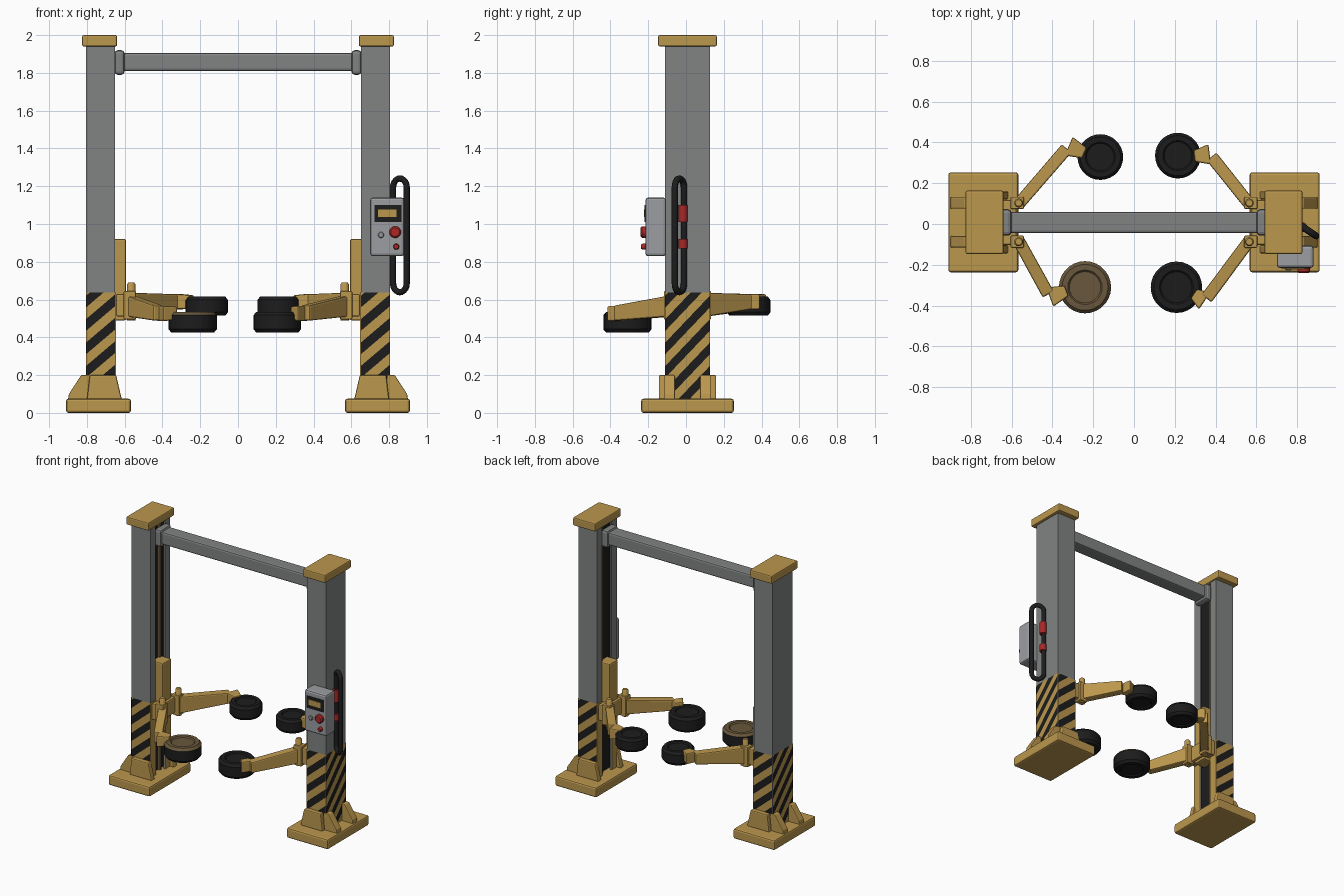
import bpy, bmesh, math
from mathutils import Vector

if "Cube" in bpy.data.objects:
    bpy.data.objects.remove(bpy.data.objects["Cube"])

def mat(name, r, g, b):
    m = bpy.data.materials.new(name)
    m.diffuse_color = (r, g, b, 1)
    m.use_nodes = True
    m.node_tree.nodes["Principled BSDF"].inputs["Base Color"].default_value = m.diffuse_color
    return m

YELLOW = mat("ochre yellow", 0.50, 0.31, 0.075)
GREY = mat("steel grey", 0.22, 0.225, 0.225)
LIGHT = mat("light grey", 0.33, 0.34, 0.36)
BLACK = mat("rubber black", 0.012, 0.012, 0.012)
BROWN = mat("worn brown", 0.14, 0.095, 0.045)
RED = mat("signal red", 0.40, 0.02, 0.02)
CY = 0.008          # middle of the posts in y

def finish(name, bm, mats, bevel=0, smooth=False):
    bmesh.ops.recalc_face_normals(bm, faces=bm.faces)
    me = bpy.data.meshes.new(name)
    bm.to_mesh(me)
    bm.free()
    for m in mats:
        me.materials.append(m)
    ob = bpy.data.objects.new(name, me)
    bpy.context.collection.objects.link(ob)
    if bevel:
        b = ob.modifiers.new("bevel", 'BEVEL')
        b.width, b.segments, b.limit_method = bevel, 2, 'ANGLE'
    if smooth:
        bpy.context.view_layer.objects.active = ob
        ob.select_set(True)
        bpy.ops.object.shade_smooth_by_angle(angle=math.radians(35))
        ob.select_set(False)
    return ob

def prism(name, pts, vec, m, bevel=0):
    """Extrude a flat outline along a vector."""
    bm = bmesh.new()
    f = bm.faces.new([bm.verts.new(p) for p in pts])
    r = bmesh.ops.extrude_face_region(bm, geom=[f], use_keep_orig=True)
    bmesh.ops.translate(bm, vec=vec, verts=[v for v in r["geom"] if isinstance(v, bmesh.types.BMVert)])
    return finish(name, bm, [m], bevel)

def box(name, x, y, z, m, bevel=0.006):
    pts = [(x[0], y[0], z[0]), (x[1], y[0], z[0]), (x[1], y[1], z[0]), (x[0], y[1], z[0])]
    return prism(name, pts, (0, 0, z[1] - z[0]), m, bevel)

def beam(name, a, b, wa, ha, wb, hb, m, bevel=0.008):
    """Tapered box section from a to b."""
    a, b = Vector(a), Vector(b)
    side = (b - a).cross(Vector((0, 0, 1))).normalized()
    bm = bmesh.new()
    rings = []
    for p, w, h in ((a, wa, ha), (b, wb, hb)):
        rings.append([bm.verts.new(p + side * i * w / 2 + Vector((0, 0, j * h / 2)))
                      for i, j in ((-1, -1), (1, -1), (1, 1), (-1, 1))])
    bm.faces.new(rings[0])
    bm.faces.new(rings[1])
    for i in range(4):
        j = (i + 1) % 4
        bm.faces.new((rings[0][i], rings[0][j], rings[1][j], rings[1][i]))
    return finish(name, bm, [m], bevel)

def lathe(name, profile, loc, mats, rule=None, seg=28, along_y=False):
    """Turn (radius, height) points about z, or about -y."""
    bm = bmesh.new()
    vs = [bm.verts.new((r, 0, z)) for r, z in profile]
    edges = [bm.edges.new(e) for e in zip(vs, vs[1:])]
    bmesh.ops.spin(bm, geom=vs + edges, cent=(0, 0, 0), axis=(0, 0, 1), angle=2 * math.pi, steps=seg)
    bmesh.ops.remove_doubles(bm, verts=bm.verts, dist=1e-5)
    bmesh.ops.recalc_face_normals(bm, faces=bm.faces)
    if rule:
        for f in bm.faces:
            f.material_index = int(rule(f))
    ob = finish(name, bm, mats, smooth=True)
    ob.location = loc
    if along_y:
        ob.rotation_euler.x = math.pi / 2
    return ob

def stripes(name, origin, u, width, z0, z1, slope):
    """Hazard stripe plate: cut a quad diagonally, alternate the materials."""
    period, n = 0.062, u.cross(Vector((0, 0, 1)))
    bm = bmesh.new()
    o = Vector(origin) + n * 0.003
    bm.faces.new([bm.verts.new(o + u * a + Vector((0, 0, z)))
                  for a, z in ((0, z0), (width, z0), (width, z1), (0, z1))])
    cut = Vector((0, 0, 1)) - u * slope
    for k in range(-10, 16):
        bmesh.ops.bisect_plane(bm, geom=bm.verts[:] + bm.edges[:] + bm.faces[:],
                               plane_co=o + Vector((0, 0, k * period)), plane_no=cut)
    for f in bm.faces:
        d = f.calc_center_median() - o
        f.material_index = math.floor(d.dot(cut) / period) % 2
        f.normal_update()
        if f.normal.dot(n) < 0:
            f.normal_flip()
    me = bpy.data.meshes.new(name)
    bm.to_mesh(me)
    bm.free()
    me.materials.append(YELLOW)
    me.materials.append(BLACK)
    bpy.context.collection.objects.link(bpy.data.objects.new(name, me))

X, Y = Vector((1, 0, 0)), Vector((0, 1, 0))
for s, side in ((-1, "left"), (1, "right")):
    sx = lambda a, b: (s * a, s * b)
    # base plate, outer ribs, front and back foot plates
    box(side + "_base_plate", sx(0.567, 0.91), (CY - 0.245, CY + 0.245), (0, 0.075), YELLOW, 0.012)
    for dy in (-0.095, 0.095):
        prism(side + "_base_rib", [(s * x, CY + dy - 0.028, z) for x, z in
              ((0.79, 0.07), (0.90, 0.07), (0.895, 0.10), (0.83, 0.20), (0.79, 0.20))], (0, 0.056, 0), YELLOW, 0.005)
    for d in (-1, 1):
        prism(side + "_foot_plate", [(s * x, CY + d * 0.112, z) for x, z in
              ((0.615, 0.07), (0.80, 0.07), (0.785, 0.20), (0.645, 0.20))], (0, d * 0.04, 0), YELLOW, 0.008)
    # C-shaped post, open to the inside
    half = [(0.805, 0.118), (0.65, 0.118), (0.65, 0.056), (0.662, 0.056), (0.662, 0.104), (0.79, 0.104)]
    outline = half[:1] + half[1:] + [(x, -y) for x, y in reversed(half)]
    prism(side + "_post", [(s * x, CY + y, 0.07) for x, y in outline], (0, 0, 1.88), GREY)
    box(side + "_post_lining", sx(0.685, 0.788), (CY - 0.103, CY + 0.103), (0.07, 1.94), BLACK, 0)
    box(side + "_guide_strip", sx(0.668, 0.69), (CY + 0.02, CY + 0.04), (0.07, 1.94), BROWN, 0)
    box(side + "_post_cap", sx(0.64, 0.825), (CY - 0.155, CY + 0.155), (1.94, 2.0), YELLOW, 0.008)
    # hazard stripes on front, back, outer side and yellow inner lips
    xl = min(s * 0.65, s * 0.805)
    stripes(side + "_front_stripes", (xl, CY - 0.118, 0), X, 0.155, 0.076, 0.637, 0.85)
    stripes(side + "_back_stripes", (xl + 0.155, CY + 0.118, 0), -X, 0.155, 0.076, 0.637, 0.85)
    stripes(side + "_outer_stripes", (s * 0.805, CY - s * 0.118, 0), Y * s, 0.236, 0.076, 0.637, 1.05)
    for d in (-1, 1):
        box(side + "_lip_paint", sx(0.647, 0.651), (CY + d * 0.056, CY + d * 0.12), (0.076, 0.637), YELLOW, 0)
    # lifting carriage
    box(side + "_carriage", sx(0.593, 0.685), (CY - 0.052, CY + 0.052), (0.49, 0.92), YELLOW, 0.008)
    box(side + "_carriage_yoke", sx(0.575, 0.645), (CY - 0.11, CY + 0.11), (0.51, 0.63), YELLOW, 0.008)
    for d in (-1, 1):
        box(side + "_pivot_bracket", sx(0.54, 0.605), (CY + d * 0.065, CY + d * 0.125), (0.495, 0.645), YELLOW)
        lathe(side + "_pivot_pin", [(0, 0.49), (0.022, 0.49), (0.022, 0.68), (0.016, 0.69), (0, 0.69)],
              (s * 0.565, CY + d * 0.095, 0), [YELLOW], seg=16)
    # crossbeam collar
    box(side + "_beam_collar", sx(0.60, 0.655), (CY - 0.065, CY + 0.065), (1.79, 1.92), GREY, 0.018)

# crossbeam
box("crossbeam", (-0.61, 0.61), (CY - 0.052, CY + 0.052), (1.81, 1.905), GREY, 0.012)

# swing arms with round pads: elbow, pad centre, pad radius
arms = {"left_back": ((-0.33, 0.37), (-0.165, 0.328), 0.112), "right_back": ((0.38, 0.33), (0.215, 0.335), 0.112),
        "left_front": ((-0.42, -0.345), (-0.24, -0.31), 0.128), "right_front": ((0.355, -0.365), (0.208, -0.31), 0.126)}
for name, (e, p, r) in arms.items():
    back = e[1] > 0
    s = 1 if e[0] > 0 else -1
    zp, ze, z0, z1 = (0.573, 0.588, 0.515, 0.615) if back else (0.565, 0.528, 0.425, 0.535)
    pivot = Vector((s * 0.565, CY + (0.09 if back else -0.09), zp))
    elbow = Vector((*e, ze))
    pad = Vector((*p, ze))
    tip = pad + (elbow - pad).normalized() * r * 0.72
    beam(name + "_arm", pivot, elbow, 0.06, 0.125 if back else 0.11, 0.062, 0.08, YELLOW)
    head = elbow + (elbow - pivot).normalized() * 0.015
    beam(name + "_arm_head", head, tip, 0.10, 0.082, 0.055, 0.07, YELLOW)
    profile = [(0, z1 - 0.008), (0.6 * r, z1 - 0.008), (0.66 * r, z1), (0.88 * r, z1), (r, z1 - 0.018),
               (r, z0 + 0.018), (0.88 * r, z0), (0.66 * r, z0), (0.6 * r, z0 + 0.008), (0, z0 + 0.008)]
    worn = (lambda f: f.normal.z > 0.4) if name == "left_front" else None
    lathe(name + "_pad", profile, (*p, 0), [BLACK, BROWN], worn)

# control box with screen and buttons
box("control_box", (0.70, 0.88), (-0.215, -0.105), (0.83, 1.14), LIGHT, 0.014)
box("screen_frame", (0.722, 0.865), (-0.219, -0.21), (1.01, 1.10), BLACK, 0)
box("screen_label", (0.74, 0.838), (-0.223, -0.215), (1.037, 1.078), YELLOW, 0)
for name, x, z, r, h, m in (("stop_button", 0.832, 0.957, 0.031, 0.028, RED),
                            ("start_button", 0.757, 0.942, 0.016, 0.014, LIGHT),
                            ("small_button", 0.838, 0.88, 0.016, 0.024, RED)):
    lathe(name, [(0, -0.01), (r, -0.01), (r, h * 0.7), (r * 0.75, h), (0, h)], (x, -0.213, z), [m], seg=18, along_y=True)

# hose loop on the outside of the right post
cu = bpy.data.curves.new("hose", 'CURVE')
cu.dimensions, cu.bevel_depth, cu.bevel_resolution = '3D', 0.017, 2
sp = cu.splines.new('POLY')
path = []
for zc, a0 in ((1.195, 0), (0.685, math.pi)):
    for i in range(11):
        a = a0 + math.pi * i / 10
        c = math.cos(a)
        path.append((0.857 + 0.036 * c, -0.035 - 0.024 * c, zc + 0.046 * math.sin(a)))
sp.points.add(len(path) - 1)
for pt, co in zip(sp.points, path):
    pt.co = (*co, 1)
sp.use_cyclic_u = True
cu.materials.append(BLACK)
bpy.context.collection.objects.link(bpy.data.objects.new("hose", cu))
# red hose couplings
for z0, z1 in ((1.01, 1.10), (0.87, 0.92)):
    lathe("hose_coupling", [(0, z0), (0.025, z0), (0.025, z1), (0, z1)], (0.824, -0.016, 0), [RED], seg=16)
